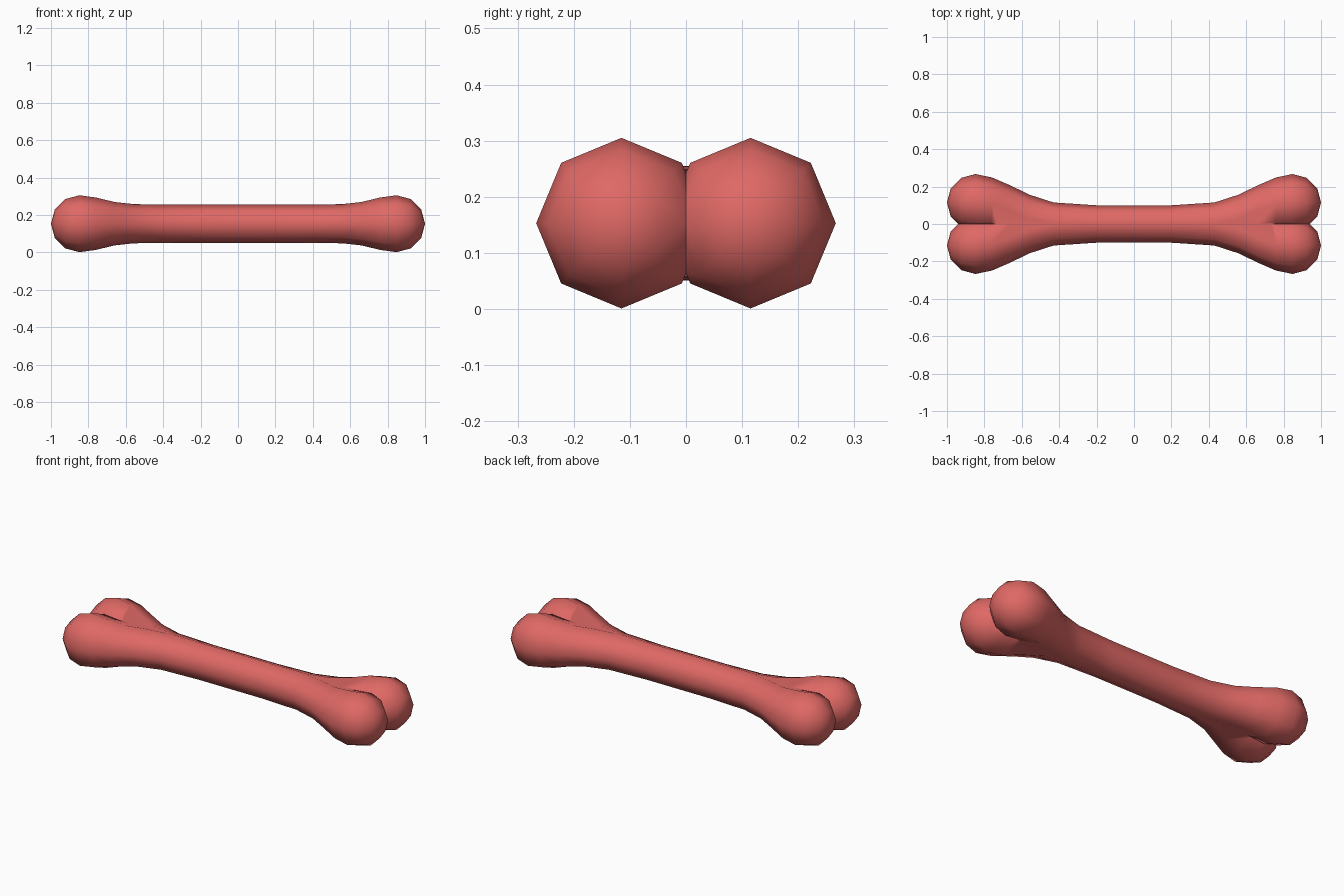
import bpy, bmesh
from math import sin, cos, pi, radians

if "Cube" in bpy.data.objects:
    bpy.data.objects.remove(bpy.data.objects["Cube"])

SIDES = 8
MID_Z = 0.153
LOBE_X, LOBE_Y, LOBE_R = 0.848, 0.115, 0.152

# Rings along a quarter of the bone: x, centre y, half width, half height
rings = [(0.0, 0.0, 0.10, 0.102), (0.2, 0.0, 0.10, 0.102),
         (0.43, 0.004, 0.111, 0.102), (0.56, 0.027, 0.13, 0.105),
         (0.66, 0.072, 0.134, 0.116), (0.76, 0.108, 0.141, 0.14)]
# Rounded knob at the end
for deg in (0, 30, 60):
    r = LOBE_R * cos(radians(deg))
    rings.append((LOBE_X + LOBE_R * sin(radians(deg)), LOBE_Y, r, r))

bm = bmesh.new()
loops = []
for x, cy, ry, rz in rings:
    loops.append([bm.verts.new((x, cy + ry * cos(2 * pi * i / SIDES),
                                MID_Z + rz * sin(2 * pi * i / SIDES)))
                  for i in range(SIDES)])
for a, b in zip(loops, loops[1:]):
    for i in range(SIDES):
        j = (i + 1) % SIDES
        bm.faces.new((a[i], a[j], b[j], b[i]))
tip = bm.verts.new((LOBE_X + LOBE_R, LOBE_Y, MID_Z))
for i in range(SIDES):
    bm.faces.new((loops[-1][i], loops[-1][(i + 1) % SIDES], tip))
bmesh.ops.recalc_face_normals(bm, faces=bm.faces)
# Outward direction check on the knob tip
bm.normal_update()
if tip.link_faces[0].normal.x < 0:
    bmesh.ops.reverse_faces(bm, faces=bm.faces)
# Trim at the groove between the knobs
bmesh.ops.bisect_plane(bm, geom=bm.verts[:] + bm.edges[:] + bm.faces[:], dist=1e-5,
                       plane_co=(0, 0, 0), plane_no=(0, 1, 0), clear_inner=True)
mesh = bpy.data.meshes.new("bone")
bm.to_mesh(mesh)
bm.free()

bone = bpy.data.objects.new("bone", mesh)
bpy.context.collection.objects.link(bone)
bpy.context.view_layer.objects.active = bone
bone.select_set(True)

# Mirror to both ends and both knobs
mirror = bone.modifiers.new("mirror", 'MIRROR')
mirror.use_axis = (True, True, False)
mirror.merge_threshold = 0.001
bpy.ops.object.modifier_apply(modifier=mirror.name)
bpy.ops.object.shade_smooth_by_angle(angle=radians(75))

# Red surface
red = bpy.data.materials.new("red")
red.diffuse_color = (0.74, 0.14, 0.13, 1)
red.use_nodes = True
red.node_tree.nodes["Principled BSDF"].inputs["Base Color"].default_value = red.diffuse_color
mesh.materials.append(red)
